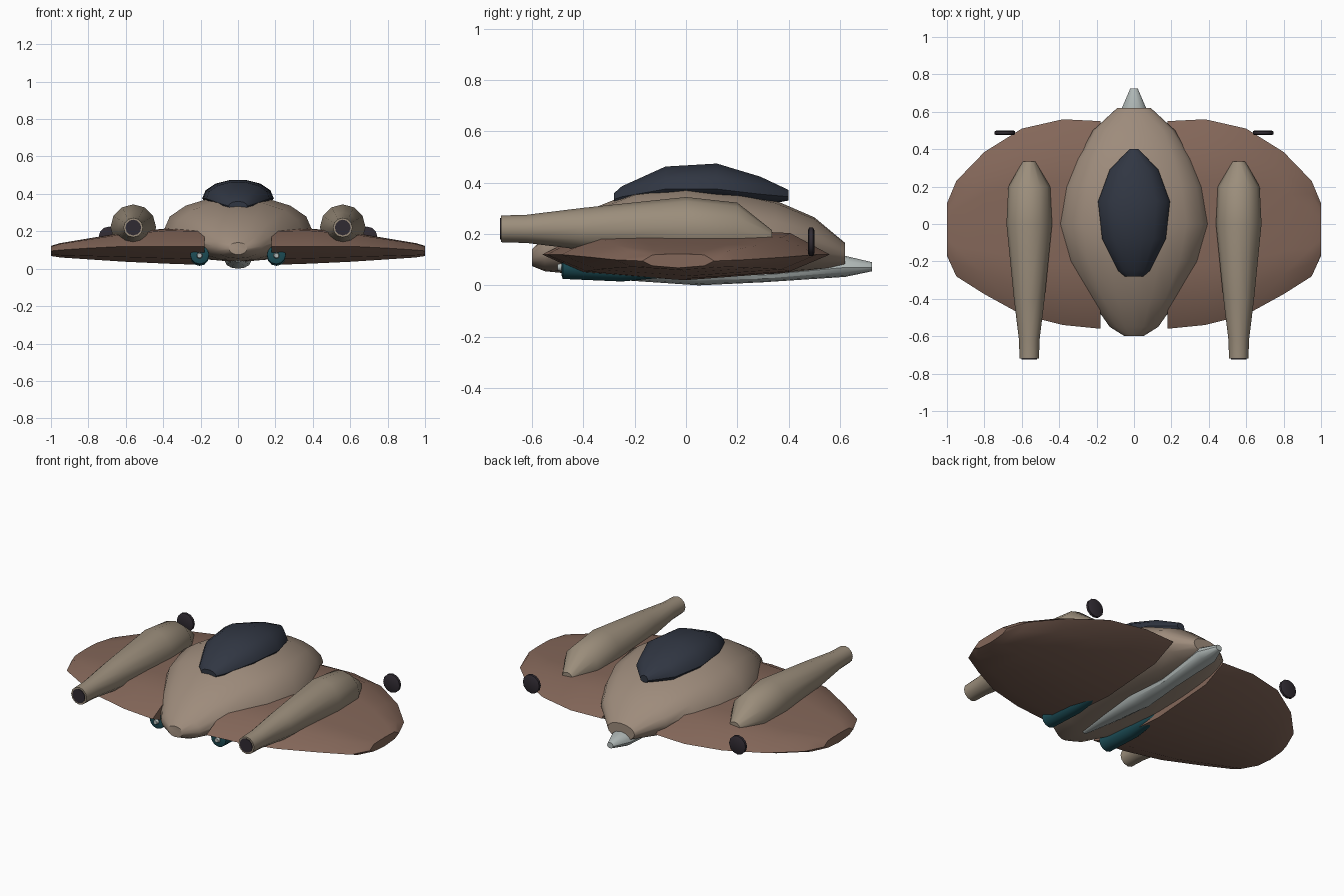
import bpy, bmesh, math


def material(name, rgb):
    m = bpy.data.materials.new(name)
    m.diffuse_color = (*rgb, 1)
    return m


TAN = material("tan_hull", (0.34, 0.26, 0.20))
BROWN = material("brown_wing", (0.23, 0.135, 0.10))
SAND = material("sand_pod", (0.33, 0.27, 0.20))
GLASS = material("dark_glass", (0.03, 0.037, 0.055))
TEAL = material("teal", (0.012, 0.075, 0.095))
PALE = material("pale_metal", (0.45, 0.50, 0.49))
DARK = material("dark_metal", (0.03, 0.024, 0.032))


def skin(name, rings, mat, mirror=False, angle=35):
    """Skin a list of closed rings and cap both ends."""
    bm = bmesh.new()
    rows = [[bm.verts.new(p) for p in ring] for ring in rings]
    n = len(rows[0])
    for a, b in zip(rows, rows[1:]):
        for i in range(n):
            j = (i + 1) % n
            bm.faces.new((a[i], a[j], b[j], b[i]))
    bm.faces.new(rows[0])
    bm.faces.new(rows[-1])
    bmesh.ops.recalc_face_normals(bm, faces=bm.faces)
    me = bpy.data.meshes.new(name)
    bm.to_mesh(me)
    bm.free()
    me.materials.append(mat)
    ob = bpy.data.objects.new(name, me)
    bpy.context.collection.objects.link(ob)
    bpy.ops.object.select_all(action='DESELECT')
    ob.select_set(True)
    bpy.context.view_layer.objects.active = ob
    bpy.ops.object.shade_smooth_by_angle(angle=math.radians(angle))
    if mirror:
        ob.modifiers.new("mirror", 'MIRROR').use_mirror_merge = False
    return ob


def hull(name, stations, mat, cx=0, sides=16, mirror=False, angle=35):
    """Loft along y; a station is (y, half width, bottom, middle, top)."""
    rings = []
    for y, hw, zb, zm, zt in stations:
        ring = []
        for i in range(sides):
            t = 2 * math.pi * i / sides
            s = math.sin(t)
            ring.append((cx + hw * math.cos(t), y, zm + s * ((zt - zm) if s > 0 else (zm - zb))))
        rings.append(ring)
    return skin(name, rings, mat, mirror, angle)


def tube(name, stations, mat, cx, sides=12):
    """Mirrored round loft; a station is (y, radius, centre height)."""
    return hull(name, [(y, r, z - r, z, z + r) for y, r, z in stations], mat, cx, sides, True)


# Central fuselage
hull("fuselage", [
    (-0.60, 0.05, 0.075, 0.11, 0.14), (-0.55, 0.13, 0.055, 0.12, 0.19),
    (-0.40, 0.235, 0.04, 0.15, 0.285), (-0.20, 0.345, 0.035, 0.19, 0.365),
    (0.0, 0.395, 0.035, 0.21, 0.39), (0.20, 0.36, 0.035, 0.21, 0.365),
    (0.35, 0.30, 0.04, 0.20, 0.33), (0.50, 0.22, 0.055, 0.17, 0.265),
    (0.62, 0.09, 0.07, 0.12, 0.165)], TAN)

# Canopy
hull("canopy", [
    (-0.28, 0.05, 0.31, 0.335, 0.36), (-0.25, 0.085, 0.31, 0.345, 0.387),
    (-0.08, 0.17, 0.33, 0.375, 0.465), (0.12, 0.192, 0.33, 0.375, 0.477),
    (0.29, 0.13, 0.31, 0.355, 0.425), (0.40, 0.025, 0.33, 0.345, 0.372)], GLASS, sides=14)

# Wings: (x, front, back, bottom, edge, top)
outline = [(0.18, -0.56, 0.55, 0.02, 0.12, 0.212), (0.38, -0.54, 0.56, 0.027, 0.12, 0.215),
           (0.60, -0.485, 0.51, 0.037, 0.12, 0.195), (0.80, -0.375, 0.385, 0.05, 0.11, 0.162),
           (0.95, -0.28, 0.23, 0.06, 0.10, 0.137), (1.0, -0.17, 0.11, 0.068, 0.095, 0.122)]
section = [(0, 0), (0.14, 0.88), (0.3, 0.97), (0.5, 1), (0.7, 0.97), (0.86, 0.88),
           (1, 0), (0.86, -0.7), (0.5, -1), (0.14, -0.7)]
rings = []
for x, yf, yb, zb, ze, zt in outline:
    rings.append([(x, yf + (yb - yf) * u, ze + v * ((zt - ze) if v > 0 else (ze - zb)))
                  for u, v in section])
skin("wings", rings, BROWN, True)

# Long pods on the wings, with dark muzzles
tube("pods", [(-0.72, 0.052, 0.22), (-0.62, 0.055, 0.22), (-0.40, 0.082, 0.22),
              (0.0, 0.122, 0.222), (0.20, 0.112, 0.21), (0.335, 0.035, 0.18)], SAND, 0.56)
tube("muzzles", [(-0.724, 0.042, 0.22), (-0.70, 0.042, 0.22)], DARK, 0.56)

# Exhaust discs at the rear
tube("rear_discs", [(0.475, 0.045, 0.17), (0.48, 0.055, 0.17),
                    (0.495, 0.055, 0.17), (0.50, 0.045, 0.17)], DARK, 0.69)

# Underside keel with tail tip
hull("keel", [
    (-0.42, 0.015, 0.035, 0.045, 0.06), (-0.20, 0.05, 0.017, 0.05, 0.08),
    (0.05, 0.07, 0.0, 0.04, 0.08), (0.30, 0.05, 0.012, 0.04, 0.08),
    (0.62, 0.065, 0.033, 0.07, 0.115), (0.725, 0.02, 0.055, 0.07, 0.09)], PALE, sides=12)

# Teal intakes beside the keel, with pale cores
tube("intakes", [(-0.485, 0.035, 0.075), (-0.48, 0.05, 0.075), (-0.25, 0.05, 0.065),
                 (0.02, 0.02, 0.06)], TEAL, 0.205)
tube("intake_cores", [(-0.50, 0.012, 0.07), (-0.44, 0.028, 0.07)], PALE, 0.205)
